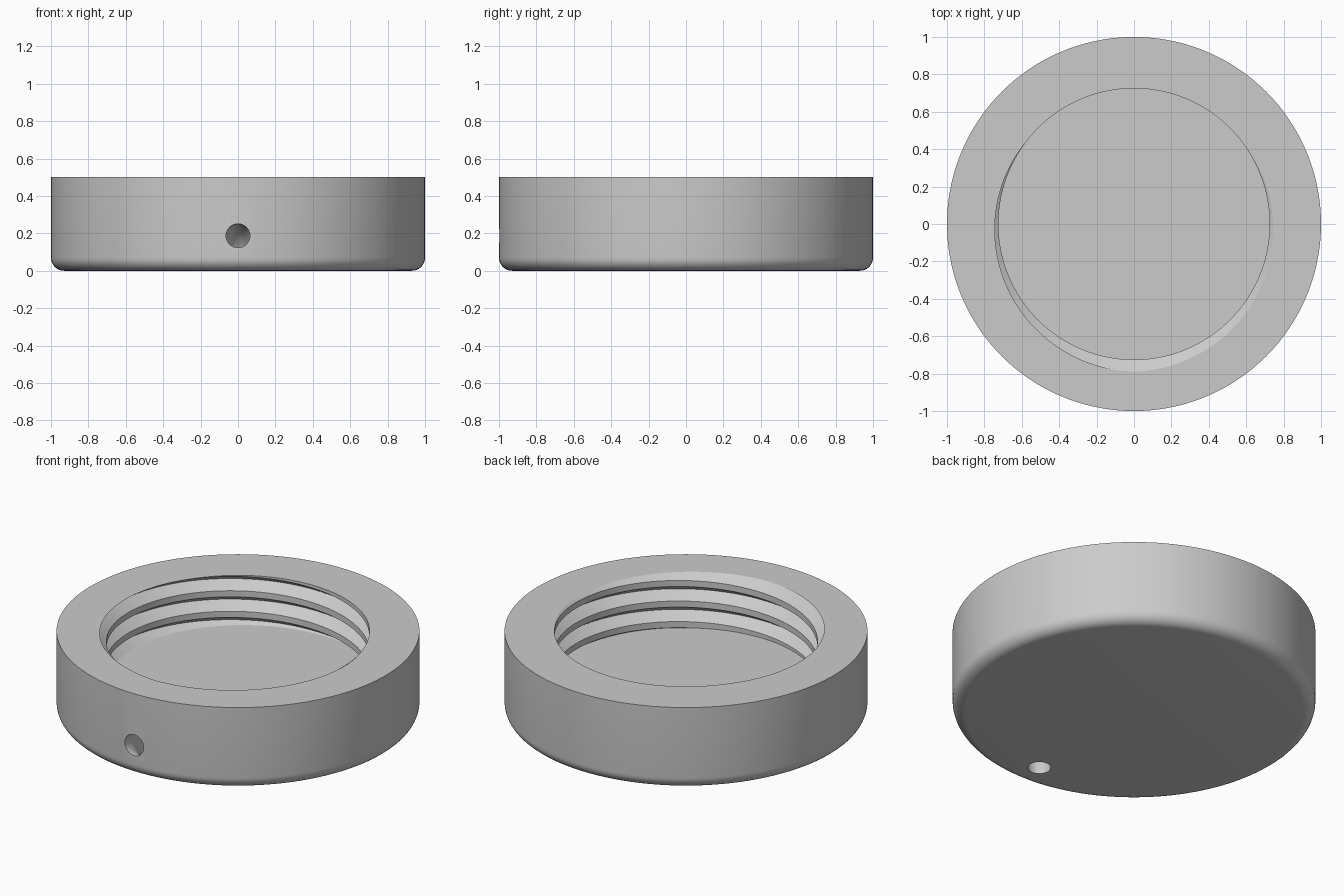
import bpy, bmesh, math

if "Cube" in bpy.data.objects:
    bpy.data.objects.remove(bpy.data.objects["Cube"])

SEGS = 144
TOP, FLOOR = 0.5, 0.18          # rim height and cavity floor height
CREST, ROOT = 0.725, 0.79       # thread radii
PITCH, HALF = 0.125, 0.044      # thread pitch and half width of the groove
FILLET = 0.07

grey = bpy.data.materials.new("plain_grey")
grey.diffuse_color = (0.6, 0.6, 0.6, 1)
grey.use_nodes = True
grey.node_tree.nodes["Principled BSDF"].inputs["Base Color"].default_value = grey.diffuse_color


def groove_z(turn):
    """Height of one groove centre line; deepest at the rim at the front."""
    return TOP + PITCH * (turn - 0.75)


def inner_radius(z, turn):
    d = (z - groove_z(turn) + PITCH / 2) % PITCH - PITCH / 2
    return CREST + (ROOT - CREST) * max(0.0, 1 - abs(d) / HALF)


def column(turn):
    """Profile from floor centre, up the threaded wall, over the rim, to the base centre."""
    pts = [(0, FLOOR)]
    for k in range(-5, 4):
        for off in (-HALF, 0, HALF):
            z = min(TOP, max(FLOOR, groove_z(turn) + k * PITCH + off))
            pts.append((inner_radius(z, turn), z))
    pts += [(1, TOP)]
    for j in range(9):
        a = math.pi / 2 * j / 8
        pts.append((1 - FILLET + FILLET * math.cos(a), FILLET - FILLET * math.sin(a)))
    return pts + [(0, 0)]


# Cap body: a lathe whose inner wall follows the helical thread
bm = bmesh.new()
cols = []
for i in range(SEGS + 1):
    t = i / SEGS
    a = 2 * math.pi * t
    cols.append([bm.verts.new((r * math.cos(a), r * math.sin(a), z)) for r, z in column(t)])
for c, d in zip(cols, cols[1:]):
    for j in range(len(c) - 1):
        bm.faces.new((c[j], c[j + 1], d[j + 1], d[j]))
bmesh.ops.remove_doubles(bm, verts=bm.verts, dist=1e-5)
bmesh.ops.dissolve_degenerate(bm, edges=bm.edges, dist=1e-5)
bmesh.ops.recalc_face_normals(bm, faces=bm.faces)
mesh = bpy.data.meshes.new("threaded_cap")
bm.to_mesh(mesh)
bm.free()
cap = bpy.data.objects.new("threaded_cap", mesh)
bpy.context.collection.objects.link(cap)
mesh.materials.append(grey)

# Curved cord hole running from the front side to the base
bpy.ops.mesh.primitive_torus_add(major_segments=64, minor_segments=32,
                                 major_radius=0.187, minor_radius=0.064,
                                 location=(0, -1, 0), rotation=(0, math.pi / 2, 0))
cutter = bpy.context.object
cutter.name = "cord_hole_cutter"
cutter.hide_render = True
cutter.data.materials.append(grey)

mod = cap.modifiers.new("cord_hole", 'BOOLEAN')
mod.operation = 'DIFFERENCE'
mod.solver = 'EXACT'
mod.object = cutter
bpy.ops.object.select_all(action='DESELECT')
cap.select_set(True)
bpy.context.view_layer.objects.active = cap
bpy.ops.object.modifier_apply(modifier=mod.name)
bpy.data.objects.remove(cutter)
bpy.ops.object.shade_smooth_by_angle(angle=math.radians(30))
